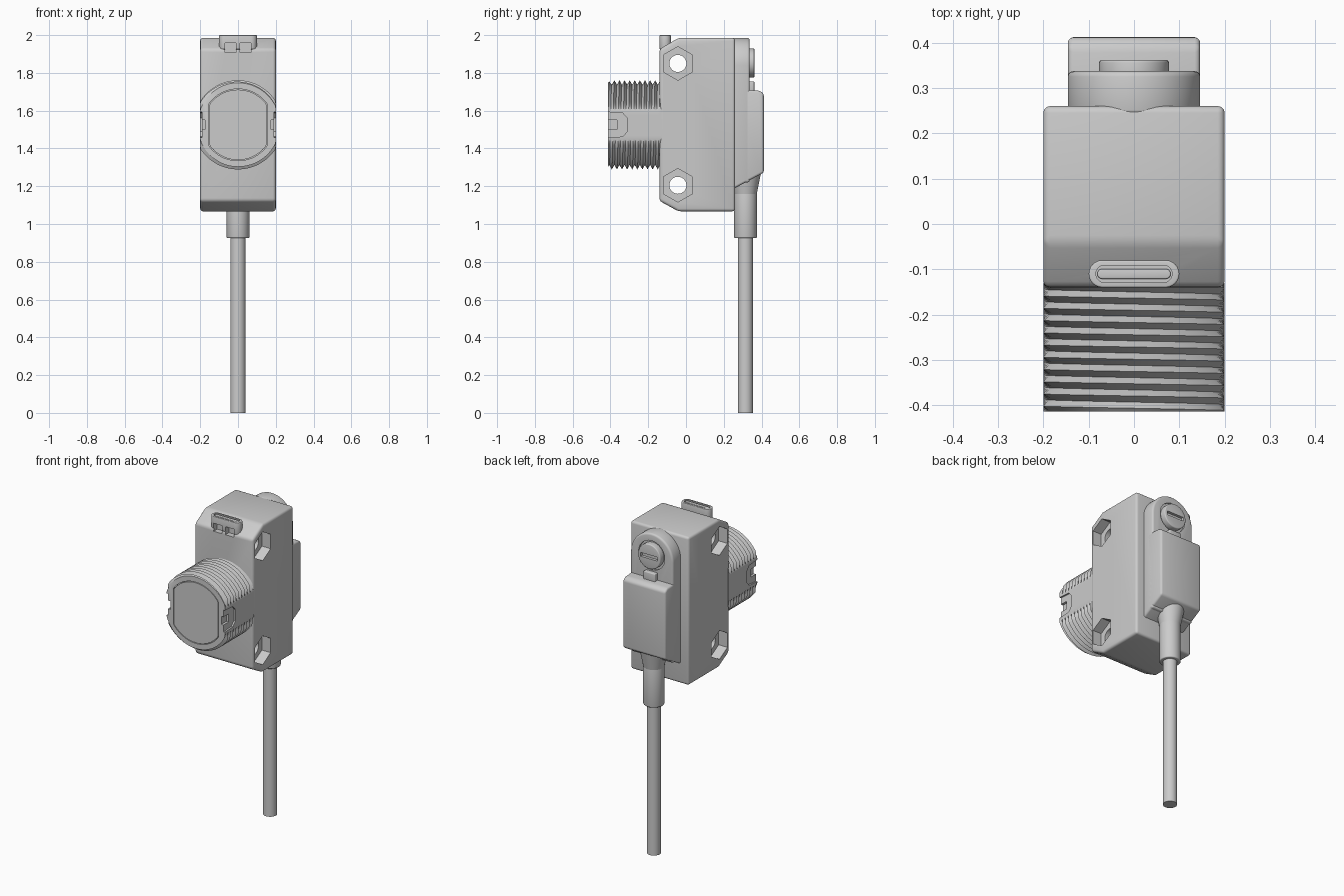
import bpy, bmesh
from math import pi, sin, cos

if "Cube" in bpy.data.objects:
    bpy.data.objects.remove(bpy.data.objects["Cube"])


def finish(ob):
    bpy.ops.object.select_all(action='DESELECT')
    ob.select_set(True)
    bpy.context.view_layer.objects.active = ob
    for m in list(ob.modifiers):
        bpy.ops.object.modifier_apply(modifier=m.name)
    bpy.ops.object.shade_smooth_by_angle(angle=0.6)
    return ob


def new_object(name, bm):
    bmesh.ops.recalc_face_normals(bm, faces=bm.faces)
    me = bpy.data.meshes.new(name)
    bm.to_mesh(me)
    bm.free()
    ob = bpy.data.objects.new(name, me)
    bpy.context.collection.objects.link(ob)
    return ob


def prism(name, pts, axis, a, b, bevel=0, scale_b=None):
    """Extrude a 2D outline along an axis from a to b, with optional rounded edges."""
    place = {'X': lambda u, v, t: (t, u, v), 'Y': lambda u, v, t: (u, t, v),
             'Z': lambda u, v, t: (u, v, t)}[axis]
    bm = bmesh.new()
    lo = [bm.verts.new(place(u, v, a)) for u, v in pts]
    hi = [bm.verts.new(place(u, v, b)) for u, v in (scale_b or pts)]
    bm.faces.new(lo)
    bm.faces.new(hi)
    n = len(pts)
    for i in range(n):
        bm.faces.new((lo[i], lo[(i + 1) % n], hi[(i + 1) % n], hi[i]))
    ob = new_object(name, bm)
    if bevel:
        m = ob.modifiers.new('round', 'BEVEL')
        m.width, m.segments, m.limit_method, m.angle_limit = bevel, 3, 'ANGLE', 0.35
    return finish(ob)


def circle(cu, cv, r, n=48, start=0.0):
    return [(cu + r * cos(start + 2 * pi * i / n), cv + r * sin(start + 2 * pi * i / n))
            for i in range(n)]


def rect(u0, u1, v0, v1):
    return [(u0, v0), (u1, v0), (u1, v1), (u0, v1)]


def stadium(cv, half, r, n=12):
    right = [(half + r * cos(t), cv + r * sin(t)) for t in [-pi / 2 + pi * i / n for i in range(n + 1)]]
    return right + [(-u, 2 * cv - v) for u, v in right]


def flat_circle(cv, r, xlim):
    return [(max(-xlim, min(xlim, u)), v) for u, v in circle(0, cv, r, 96)
            if True]


def cut(ob, *cutters):
    for c in cutters:
        m = ob.modifiers.new('cut', 'BOOLEAN')
        m.operation, m.solver, m.object = 'DIFFERENCE', 'EXACT', c
        finish(ob)


def discard(*obs):
    for o in obs:
        bpy.data.objects.remove(o, do_unlink=True)


ZB = 1.525      # barrel axis height
YC = 0.315      # cable axis

# Main housing with chamfered front edges
body = prism('housing', [(-.14, 1.122), (-.04, 1.067), (.26, 1.067), (.26, 1.985),
                         (-.04, 1.985), (-.14, 1.926)], 'X', -.2, .2, .015)

# Mounting holes with hexagonal nut pockets on both sides
for z in (1.85, 1.205):
    tools = [prism('cutter', circle(-.043, z, .045, 40), 'X', -.3, .3)]
    for s in (-1, 1):
        tools.append(prism('cutter', circle(-.043, z, .089, 6, pi / 2), 'X', s * .14, s * .3))
    cut(body, *tools)
    discard(*tools)

# Indicator window on top, with two small openings at the front
window = prism('indicator_window', stadium(-.11, .07, .03), 'Z', 1.925, 2.0, .004)
slot = prism('cutter', stadium(-.11, .065, .019), 'Z', 1.988, 2.05)
cut(window, slot)
discard(slot)
prism('indicator_lens', stadium(-.11, .07, .011), 'Z', 1.98, 1.998, .003)
for s in (-1, 1):
    hole = prism('cutter', rect(*sorted((s * .011, s * .069)), 1.908, 1.958), 'Y', -.2, -.105)
    cut(body, hole)
    cut(window, hole)
    discard(hole)


# Threaded barrel with flattened sides: a helical triangular thread
def threaded_barrel(y0, y1, pitch, root, depth, xlim, n=120):
    bm = bmesh.new()
    rows = int(2 * (y1 - y0) / pitch) + 6
    grid = []
    for i in range(n + 1):
        th = 2 * pi * i / n
        col = []
        for j in range(rows):
            y = min(y1, max(y0, y0 + (j / 2 - 1.5) * pitch + pitch * i / n))
            f = ((y - y0) / pitch - i / n) % 1
            r = min(root + depth * abs(1 - 2 * f), .222 + (y - y0))
            r = min(r, xlim / max(abs(cos(th)), 1e-6))
            col.append(bm.verts.new((r * cos(th), y, ZB + r * sin(th))))
        grid.append(col)
    for i in range(n):
        for j in range(rows - 1):
            bm.faces.new((grid[i][j], grid[i + 1][j], grid[i + 1][j + 1], grid[i][j + 1]))
    bmesh.ops.remove_doubles(bm, verts=bm.verts, dist=1e-5)
    bmesh.ops.holes_fill(bm, edges=[e for e in bm.edges if e.is_boundary], sides=0)
    return finish(new_object('threaded_barrel', bm))


barrel = threaded_barrel(-.413, -.13, .027, .212, .024, .2)

# Lens seat and side latch recesses in the barrel
tools = [prism('cutter', flat_circle(ZB, .19, .155), 'Y', -.5, -.403)]
for s in (-1, 1):
    tools.append(prism('cutter', [(-.45, 1.455), (-.335, 1.463), (-.311, 1.49), (-.311, 1.56),
                                  (-.335, 1.587), (-.45, 1.595)], 'X', s * .19, s * .25))
    tools.append(prism('cutter', rect(-.45, -.365, 1.5, 1.55), 'X', s * .175, s * .25))
cut(barrel, *tools)
discard(*tools)
prism('front_lens', flat_circle(ZB, .186, .151), 'Y', -.413, -.39)

# Rear plate with arched top around the dial
ZD, R = 1.84, .146
arch = [(R * cos(pi * i / 32), ZD + R * sin(pi * i / 32)) for i in range(33)]
plate = prism('rear_plate', [(-R, 1.22), (R, 1.22)] + arch, 'Y', .24, .337, .012)
ZK = 1.853
ring = prism('cutter', circle(0, ZK, .09), 'Y', .325, .4)
cut(plate, ring)
discard(ring)

# Adjustment dial with screwdriver slot
dial = prism('adjustment_dial', circle(0, ZK, .077), 'Y', .31, .362, .006)
slot = prism('cutter', rect(-.058, .058, ZK - .012, ZK + .012), 'Y', .345, .4)
cut(dial, slot)
discard(slot)
prism('dial_pointer_tab', rect(-.04, .04, 1.69, 1.755), 'Y', .32, .362, .005)

# Rear cable block
prism('cable_block', [(.24, 1.18), (.412, 1.272), (.412, 1.69), (.39, 1.706), (.24, 1.715)],
      'X', -.146, .146, .012)

# Strain relief (flared top, straight sleeve) and cable
prism('strain_relief_flare', circle(0, YC, .06), 'Z', 1.16, 1.3, 0, circle(0, YC, .088))
prism('strain_relief_sleeve', circle(0, YC, .06), 'Z', .925, 1.2, .006)
prism('cable', circle(0, YC, .04), 'Z', 0, 1.0)
